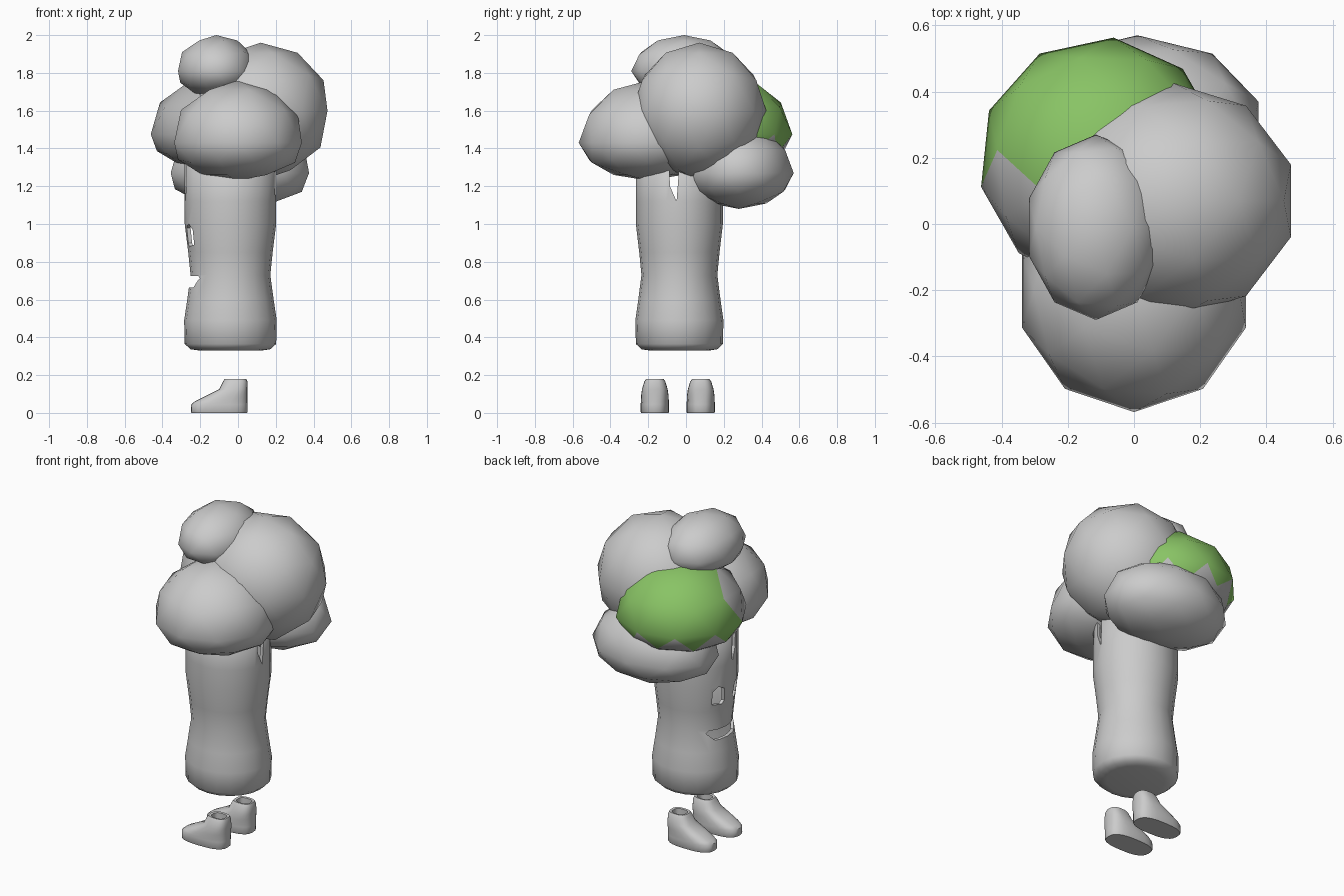
import bpy, bmesh, math

if "Cube" in bpy.data.objects:
    bpy.data.objects.remove(bpy.data.objects["Cube"])


def finish(bm, name, angle=None):
    bmesh.ops.recalc_face_normals(bm, faces=bm.faces)
    me = bpy.data.meshes.new(name)
    bm.to_mesh(me)
    bm.free()
    ob = bpy.data.objects.new(name, me)
    bpy.context.collection.objects.link(ob)
    if angle is not None:
        bpy.ops.object.select_all(action='DESELECT')
        ob.select_set(True)
        bpy.context.view_layer.objects.active = ob
        bpy.ops.object.shade_smooth_by_angle(angle=math.radians(angle))
    return ob


def loft(bm, rings, cap_start=True, cap_end=True):
    loops = [[bm.verts.new(p) for p in ring] for ring in rings]
    n = len(loops[0])
    for a, b in zip(loops, loops[1:]):
        for i in range(n):
            bm.faces.new((a[i], a[(i + 1) % n], b[(i + 1) % n], b[i]))
    if cap_start:
        bm.faces.new(loops[0])
    if cap_end:
        bm.faces.new(loops[-1])


def oval(cx, cy, z, rx, ry, n=20, power=2.0):
    pts = []
    for i in range(n):
        t = 2 * math.pi * i / n
        c, s = math.cos(t), math.sin(t)
        pts.append((cx + rx * math.copysign(abs(c) ** (2 / power), c),
                    cy + ry * math.copysign(abs(s) ** (2 / power), s), z))
    return pts


# Leafy clumps: low-poly domes, taller above the middle than below
def clump(name, loc, rx, ry, up, down, turn=0):
    bpy.ops.mesh.primitive_ico_sphere_add(subdivisions=2, radius=1, location=loc)
    ob = bpy.context.object
    ob.name = name
    a = math.radians(turn)
    for v in ob.data.vertices:
        x, y, z = v.co
        v.co = (rx * (x * math.cos(a) - y * math.sin(a)),
                ry * (x * math.sin(a) + y * math.cos(a)), z * (up if z > 0 else down))
    bpy.ops.object.shade_smooth()
    return ob


clump("leaf_clump_top", (-0.115, -0.01, 1.81), 0.213, 0.28, 0.19, 0.14)
clump("leaf_clump_right", (0.12, 0.07, 1.6), 0.372, 0.355, 0.36, 0.37)
clump("leaf_clump_front", (0.0, -0.2, 1.43), 0.355, 0.368, 0.33, 0.2)
clump("leaf_clump_low", (0.01, 0.28, 1.27), 0.385, 0.29, 0.26, 0.19)
leaf = clump("leaf_clump_left", (-0.1, 0.19, 1.475), 0.37, 0.375, 0.32, 0.2, -6)

# Green patch on the outer part of the left clump
grey = bpy.data.materials.new("leaf_plain")
grey.diffuse_color = (0.5, 0.5, 0.5, 1)
grey.use_nodes = True
grey.node_tree.nodes["Principled BSDF"].inputs["Base Color"].default_value = grey.diffuse_color
green = bpy.data.materials.new("leaf_green")
green.diffuse_color = (0.25, 0.55, 0.13, 1)
green.use_nodes = True
green.node_tree.nodes["Principled BSDF"].inputs["Base Color"].default_value = green.diffuse_color
leaf.data.materials.append(grey)
leaf.data.materials.append(green)
for p in leaf.data.polygons:
    c = p.center + leaf.location
    if c.y > 0.2 and c.z > 1.42:
        p.material_index = 1

# Hollow trunk body with a rounded foot and a narrow waist
CX, CY = -0.04, -0.035
bm = bmesh.new()
profile = [(0.33, 0.16), (0.337, 0.205), (0.365, 0.235), (0.49, 0.238), (0.60, 0.222),
           (0.73, 0.205), (0.85, 0.217), (1.0, 0.235), (1.12, 0.235), (1.42, 0.235)]
loft(bm, [oval(CX, CY, z, r * 1.03, r * 0.98) for z, r in profile], cap_end=False)
trunk = finish(bm, "trunk", 50)
solid = trunk.modifiers.new("wall", 'SOLIDIFY')
solid.thickness = 0.02
solid.offset = -1


# Openings: eyes, mouth and the split between the upper branches
def cutter(name, outline, x0, x1):
    b = bmesh.new()
    loft(b, [[(x, y, z) for y, z in outline] for x in (x0, x1)])
    ob = finish(b, name)
    ob.hide_render = True
    ob.hide_set(True)
    mod = trunk.modifiers.new(name, 'BOOLEAN')
    mod.operation = 'DIFFERENCE'
    mod.solver = 'EXACT'
    mod.object = ob


for side in (1, -1):
    eye = [(0.04, 0.90), (0.06, 0.88), (0.115, 0.89), (0.12, 0.97), (0.09, 1.0), (0.05, 0.98)]
    cutter("eye_cutter", [(CY + side * y, z) for y, z in eye], -0.5, -0.12)
mouth = [(-0.13, 0.71), (-0.09, 0.665), (0.09, 0.665), (0.13, 0.71), (0.12, 0.725), (-0.12, 0.725)]
cutter("mouth_cutter", [(CY + y, z) for y, z in mouth], -0.5, -0.12)
cutter("branch_gap_cutter",
       [(-0.095, 1.5), (-0.085, 1.2), (-0.05, 1.12), (-0.04, 1.25), (-0.04, 1.5)], -0.6, 0.6)

# Shoes: toes toward -x, open at the ankle
# each row: height, toe x, heel x, half width
shoe_rows = [(0.0, -0.247, 0.047, 0.072), (0.005, -0.25, 0.05, 0.075), (0.045, -0.248, 0.05, 0.075),
             (0.06, -0.23, 0.05, 0.074), (0.09, -0.17, 0.05, 0.073), (0.125, -0.1, 0.05, 0.068),
             (0.165, -0.08, 0.05, 0.056), (0.18, -0.07, 0.044, 0.046),
             (0.178, -0.055, 0.03, 0.034), (0.12, -0.055, 0.03, 0.034)]
for name, y in (("shoe_right", -0.165), ("shoe_left", 0.078)):
    bm = bmesh.new()
    loft(bm, [oval((a + b) / 2, y, z, (b - a) / 2, w, 24, 2.7) for z, a, b, w in shoe_rows])
    finish(bm, name, 45)
